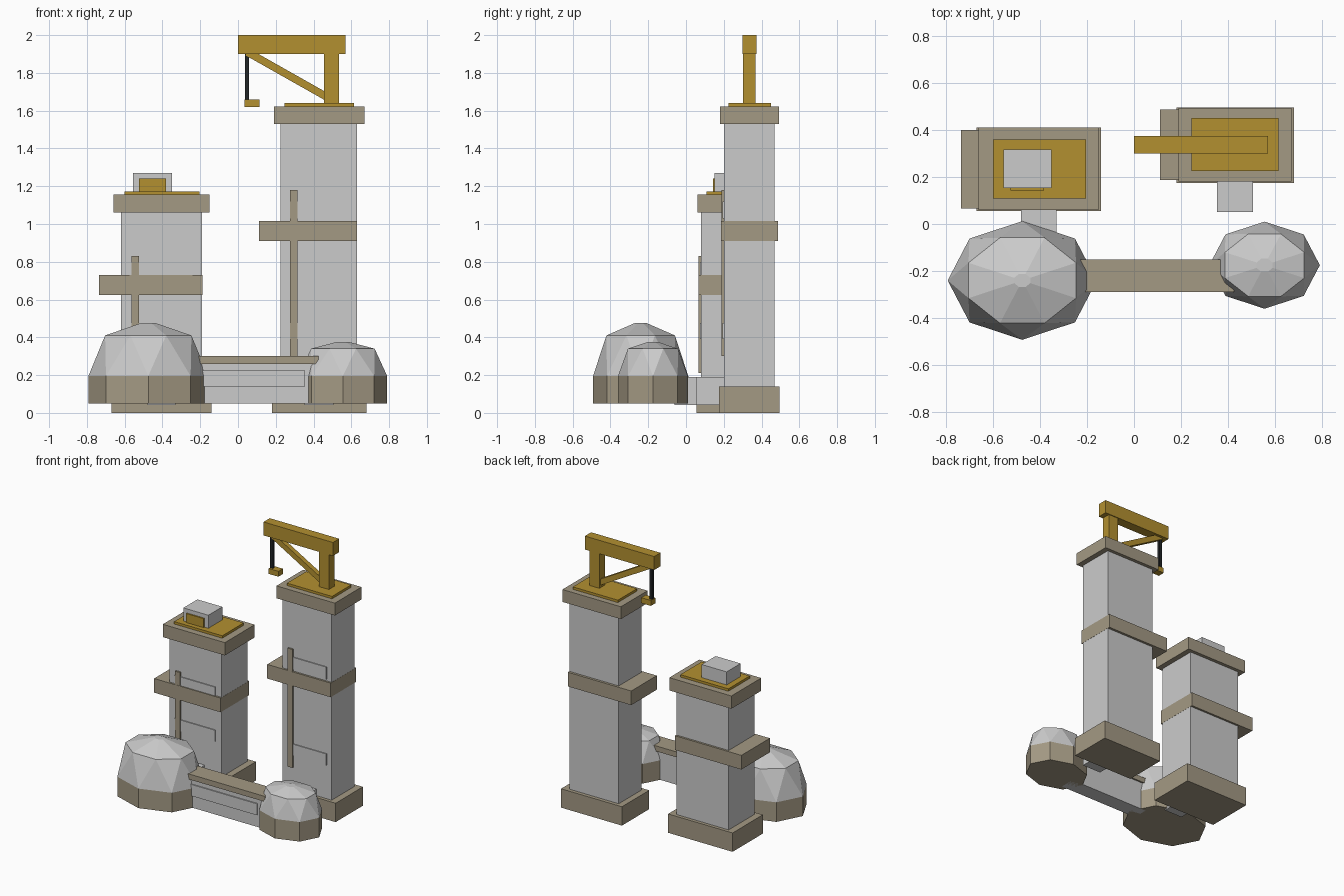
import bpy, bmesh, math
from mathutils import Vector

if "Cube" in bpy.data.objects:
    bpy.data.objects.remove(bpy.data.objects["Cube"])


def material(name, rgb):
    m = bpy.data.materials.new(name)
    m.diffuse_color = (*rgb, 1)
    m.use_nodes = True
    m.node_tree.nodes["Principled BSDF"].inputs["Base Color"].default_value = m.diffuse_color
    return m


STONE = material("stone_beige", (0.37, 0.32, 0.23))
GOLD = material("ochre_yellow", (0.45, 0.28, 0.03))
BLACK = material("cable_black", (0.015, 0.018, 0.02))


def finish(bm, name, mat=None):
    bmesh.ops.recalc_face_normals(bm, faces=bm.faces)
    mesh = bpy.data.meshes.new(name)
    bm.to_mesh(mesh)
    bm.free()
    ob = bpy.data.objects.new(name, mesh)
    bpy.context.collection.objects.link(ob)
    if mat:
        mesh.materials.append(mat)
    return ob


def box(name, x, y, z, mat=None):
    """Box given its (min, max) extent on each axis."""
    bm = bmesh.new()
    bmesh.ops.create_cube(bm, size=1)
    for v in bm.verts:
        v.co = Vector([(r[0] + r[1]) / 2 + c * (r[1] - r[0])
                       for r, c in zip((x, y, z), v.co)])
    return finish(bm, name, mat)


def hull(name, centre, rings, mat=None):
    """Convex solid through octagon rings (rx, ry, z, turn in degrees)."""
    bm = bmesh.new()
    for rx, ry, z, turn in rings:
        for i in range(8):
            a = math.radians(i * 45 + turn)
            bm.verts.new((centre[0] + rx * math.cos(a),
                          centre[1] + ry * math.sin(a), z))
    bmesh.ops.convex_hull(bm, input=bm.verts)
    bmesh.ops.dissolve_limit(bm, angle_limit=0.01, verts=bm.verts, edges=bm.edges)
    return finish(bm, name, mat)


def tower(side, body, base, cap, deck, band, top, strip, panel_x, panels):
    (bx, by), (z_cap, z_top) = body, top
    box(side + "_tower_body", bx, by, (0.1, z_cap + 0.02))
    box(side + "_tower_base", *base, (0, 0.14), STONE)
    box(side + "_tower_cap", *cap, (z_cap, z_top), STONE)
    box(side + "_tower_deck", *deck, (z_top, z_top + 0.018), GOLD)
    box(side + "_tower_band", *band, STONE)
    front = by[0]
    box(side + "_tower_pipe", strip[0], (front - 0.013, front + 0.01), strip[1], STONE)
    for i, z in enumerate(panels):
        box(f"{side}_tower_panel_{i}", panel_x, (front - 0.007, front + 0.01), z)


def dome(side, c, rx, ry, rim, z_rim, z_top):
    hull(side + "_dome_plinth", c, [(rx, ry, 0.05, 0), (rx, ry, 0.195, 0)], STONE)
    hull(side + "_dome_shell", c, [(rx, ry, 0.195, 0),
                                   (rx * rim, ry * rim, z_rim, 22.5),
                                   (0.037, 0.03, z_top, 22.5)])


# Towers
tower("left", ((-0.62, -0.19), (0.08, 0.385)),
      ((-0.67, -0.14), (0.055, 0.41)), ((-0.66, -0.15), (0.06, 0.41)),
      ((-0.60, -0.205), (0.108, 0.36)),
      ((-0.735, -0.189), (0.066, 0.40), (0.625, 0.73)), (1.06, 1.155),
      ((-0.565, -0.525), (0.21, 0.83)), (-0.575, -0.24),
      [(0.71, 0.795), (0.39, 0.475)])
tower("right", ((0.225, 0.63), (0.20, 0.468)),
      ((0.18, 0.68), (0.175, 0.495)), ((0.19, 0.67), (0.18, 0.493)),
      ((0.245, 0.615), (0.225, 0.45)),
      ((0.11, 0.631), (0.186, 0.486), (0.91, 1.015)), (1.53, 1.622),
      ((0.275, 0.315), (0.30, 1.18)), (0.27, 0.59),
      [(1.03, 1.12), (0.39, 0.475)])

# Rooftop cabin on the low tower
box("roof_cabin", (-0.555, -0.35), (0.152, 0.316), (1.165, 1.27))
box("roof_cabin_door", (-0.525, -0.382), (0.142, 0.16), (1.17, 1.24), GOLD)

# Crane on the tall tower
box("crane_mast", (0.455, 0.535), (0.303, 0.367), (1.635, 1.91), GOLD)
box("crane_beam", (0.0, 0.57), (0.30, 0.373), (1.9, 2.0), GOLD)
box("crane_cable", (0.037, 0.059), (0.325, 0.347), (1.655, 1.905), BLACK)
box("crane_hook", (0.035, 0.115), (0.31, 0.362), (1.62, 1.66), GOLD)
start, end = Vector((0.05, 0.336, 1.91)), Vector((0.475, 0.336, 1.67))
brace = box("crane_brace", (-0.5, 0.5), (-0.018, 0.018), (-0.02, 0.02), GOLD)
brace.scale.x = (end - start).length
brace.location = (start + end) / 2
brace.rotation_euler.y = -math.atan2(end.z - start.z, end.x - start.x)

# Domes and the passages leading to the towers
dome("left", (-0.475, -0.24), 0.317, 0.252, 0.78, 0.41, 0.477)
dome("right", (0.555, -0.175), 0.235, 0.185, 0.775, 0.34, 0.375)
box("left_passage", (-0.48, -0.33), (-0.06, 0.1), (0.042, 0.19))
box("right_passage", (0.352, 0.505), (0.052, 0.22), (0.042, 0.19))

# Wall joining the domes
box("link_wall", (-0.24, 0.42), (-0.278, -0.162), (0.05, 0.265))
box("link_wall_coping", (-0.25, 0.425), (-0.29, -0.15), (0.26, 0.30), STONE)
box("link_wall_panel", (-0.22, 0.355), (-0.286, -0.27), (0.14, 0.225))
